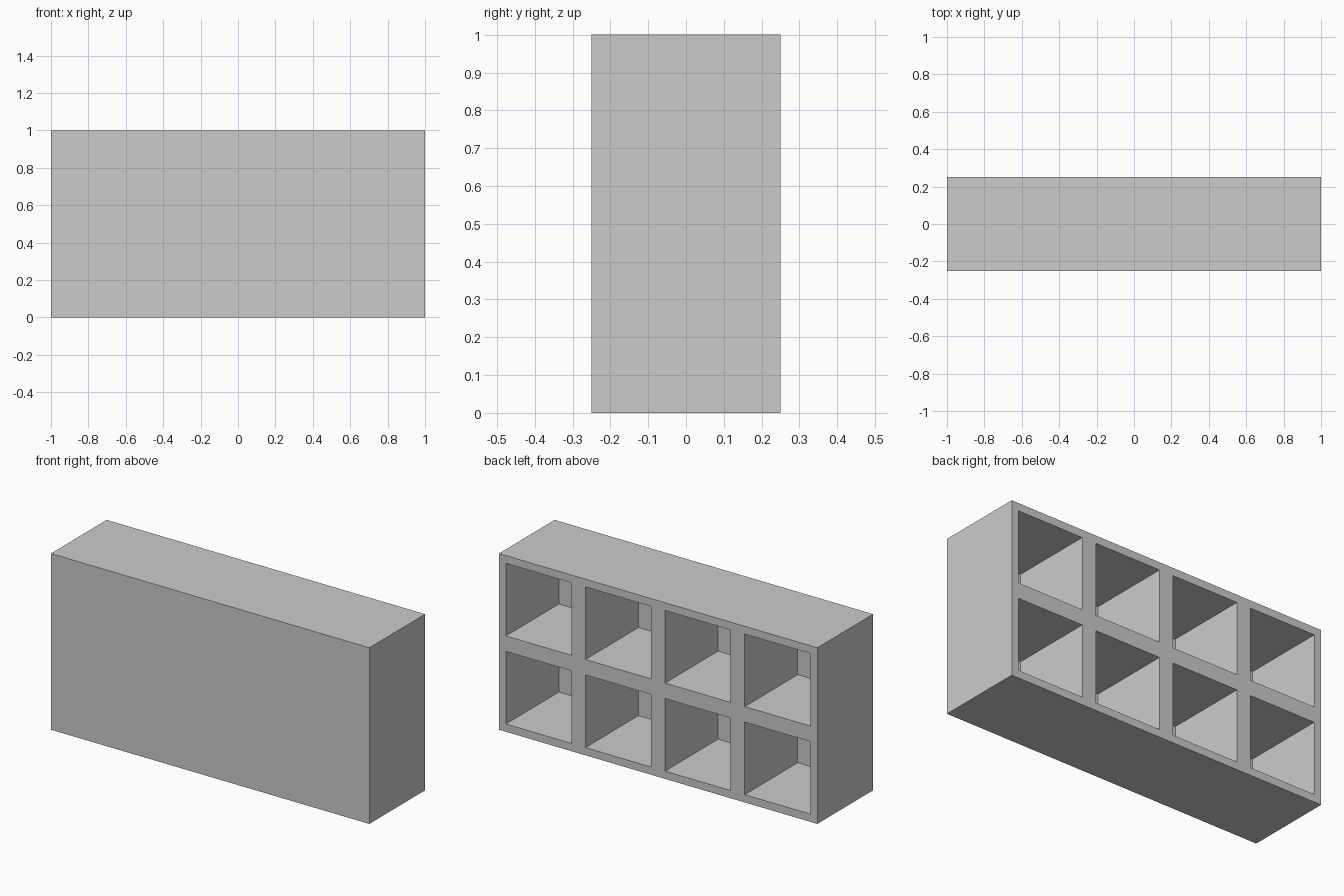
import bpy
import bmesh
from mathutils import Matrix, Vector

if "Cube" in bpy.data.objects:
    bpy.data.objects.remove(bpy.data.objects["Cube"])

WIDTH, DEPTH, HEIGHT = 2.0, 0.5, 1.0
COLS, ROWS = 4, 2
RIM = 0.044          # half a divider; also the outer rim
CELL_DEPTH = 0.475   # leaves a thin closed front panel

# Solid block standing on the ground
bm = bmesh.new()
bmesh.ops.create_cube(bm, size=1.0, matrix=Matrix.Translation((0, 0, HEIGHT / 2))
                      @ Matrix.Diagonal((WIDTH, DEPTH, HEIGHT, 1)))


def cut(point, normal):
    bmesh.ops.bisect_plane(bm, geom=bm.verts[:] + bm.edges[:] + bm.faces[:],
                           plane_co=point, plane_no=normal)


# Divide into columns and rows
for i in range(1, COLS):
    cut((-WIDTH / 2 + i * WIDTH / COLS, 0, 0), (1, 0, 0))
for j in range(1, ROWS):
    cut((0, 0, j * HEIGHT / ROWS), (0, 0, 1))

# Recess each back cell into an open compartment
bm.normal_update()
cells = [f for f in bm.faces if f.normal.y > 0.9]
bmesh.ops.inset_individual(bm, faces=cells, thickness=RIM, use_even_offset=True)
floors = bmesh.ops.extrude_discrete_faces(bm, faces=cells)["faces"]
bmesh.ops.translate(bm, verts=list({v for f in floors for v in f.verts}),
                    vec=Vector((0, -CELL_DEPTH, 0)))
bmesh.ops.recalc_face_normals(bm, faces=bm.faces[:])

mesh = bpy.data.meshes.new("cubby_shelf")
bm.to_mesh(mesh)
bm.free()
shelf = bpy.data.objects.new("cubby_shelf", mesh)
bpy.context.collection.objects.link(shelf)
